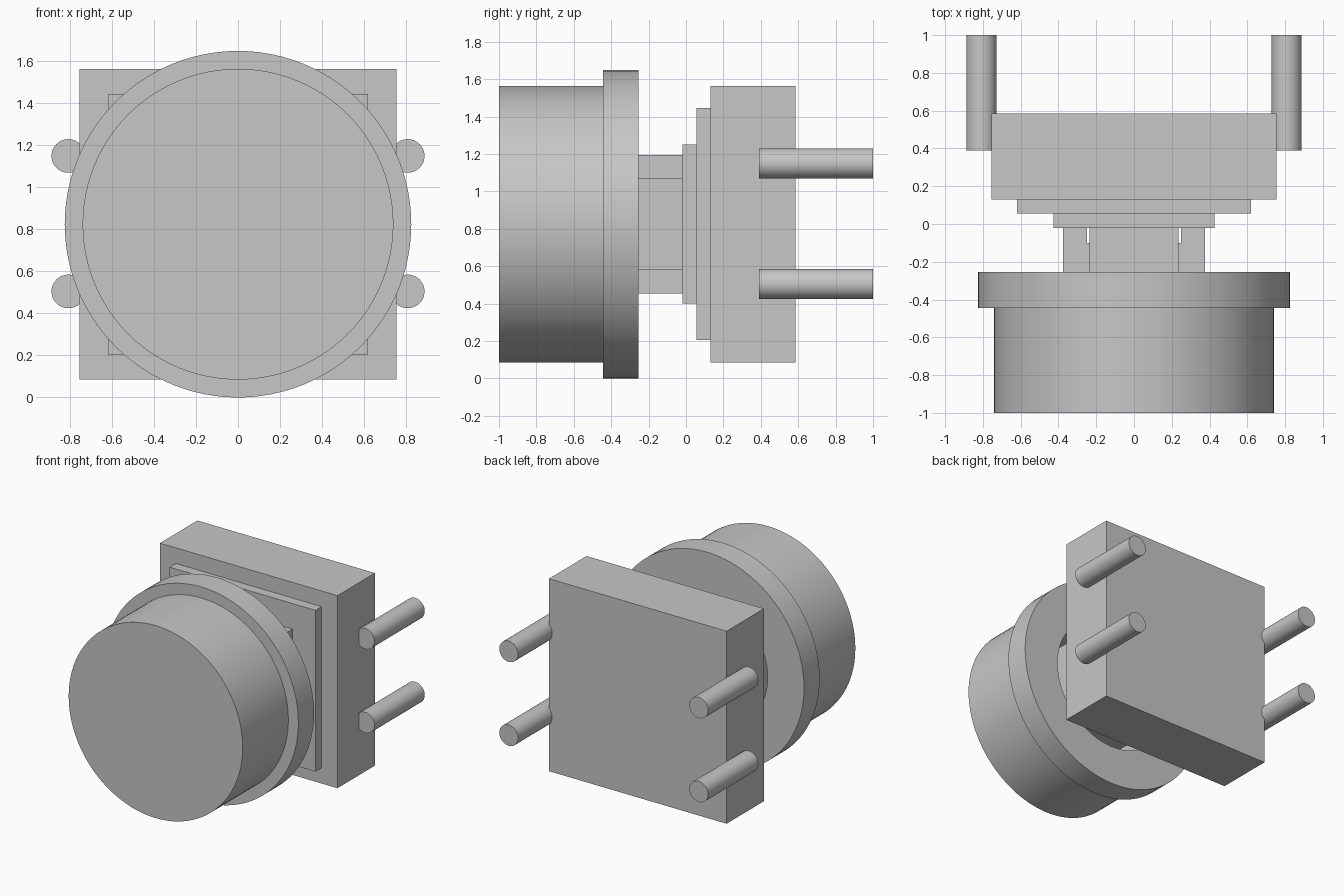
import bpy, bmesh, math
from mathutils import Vector, Matrix

cube = bpy.data.objects.get("Cube")
if cube:
    bpy.data.objects.remove(cube, do_unlink=True)

grey = bpy.data.materials.new("plain grey")
grey.use_nodes = True
COLOUR = (0.57, 0.57, 0.57, 1)
grey.diffuse_color = COLOUR
grey.node_tree.nodes["Principled BSDF"].inputs["Base Color"].default_value = COLOUR

MID = 0.825  # height of the button axis


def finish(name, bm, smooth=False):
    bmesh.ops.recalc_face_normals(bm, faces=bm.faces)
    mesh = bpy.data.meshes.new(name)
    bm.to_mesh(mesh)
    bm.free()
    mesh.materials.append(grey)
    ob = bpy.data.objects.new(name, mesh)
    bpy.context.collection.objects.link(ob)
    if smooth:
        bpy.ops.object.select_all(action="DESELECT")
        ob.select_set(True)
        bpy.context.view_layer.objects.active = ob
        bpy.ops.object.shade_smooth_by_angle(angle=math.radians(30))
    return ob


def block(name, x, y, half_z):
    """Box spanning ranges x and y, centred vertically on the axis."""
    bm = bmesh.new()
    size = (x[1] - x[0], y[1] - y[0], 2 * half_z)
    centre = (sum(x) / 2, sum(y) / 2, MID)
    bmesh.ops.create_cube(bm, size=1, matrix=Matrix.Translation(centre) @ Matrix.Diagonal((*size, 1)))
    return finish(name, bm)


def lathe(name, profile, x=0, z=MID, steps=96):
    """Spin (radius, y) points around an axis along y."""
    bm = bmesh.new()
    verts = [bm.verts.new((x + r, y, z)) for r, y in profile]
    edges = [bm.edges.new(pair) for pair in zip(verts, verts[1:])]
    bmesh.ops.spin(bm, geom=verts + edges, cent=(x, 0, z), axis=(0, 1, 0),
                   angle=2 * math.pi, steps=steps)
    bmesh.ops.remove_doubles(bm, verts=bm.verts, dist=0.0001)
    return finish(name, bm, smooth=True)


# Round cap with a flange and a hollow back
lathe("button_cap", [(0, -1), (0.74, -1), (0.74, -0.445), (0.825, -0.445),
                     (0.825, -0.255), (0.515, -0.255), (0.515, -0.75), (0, -0.75)])

# Cross-shaped stem with narrow slots beside the core
block("stem_core", (-0.235, 0.235), (-0.75, -0.02), 0.37)
for side, label in ((1, "left"), (-1, "right")):
    block(f"stem_arm_{label}", sorted((side * 0.25, side * 0.375)), (-0.75, -0.02), 0.245)
    block(f"stem_web_{label}", sorted((side * 0.235, side * 0.25)), (-0.75, -0.1), 0.245)

# Stepped housing
block("inner_collar", (-0.425, 0.425), (-0.02, 0.055), 0.425)
block("cover_plate", (-0.62, 0.62), (0.055, 0.13), 0.62)
block("housing", (-0.755, 0.755), (0.13, 0.585), 0.74)

# Four terminal pins let into the sides
for side, label in ((1, "left"), (-1, "right")):
    for z, level in ((1.15, "upper"), (0.505, "lower")):
        lathe(f"pin_{level}_{label}", [(0, 0.39), (0.08, 0.39), (0.08, 1), (0, 1)],
              x=side * 0.808, z=z, steps=48)
